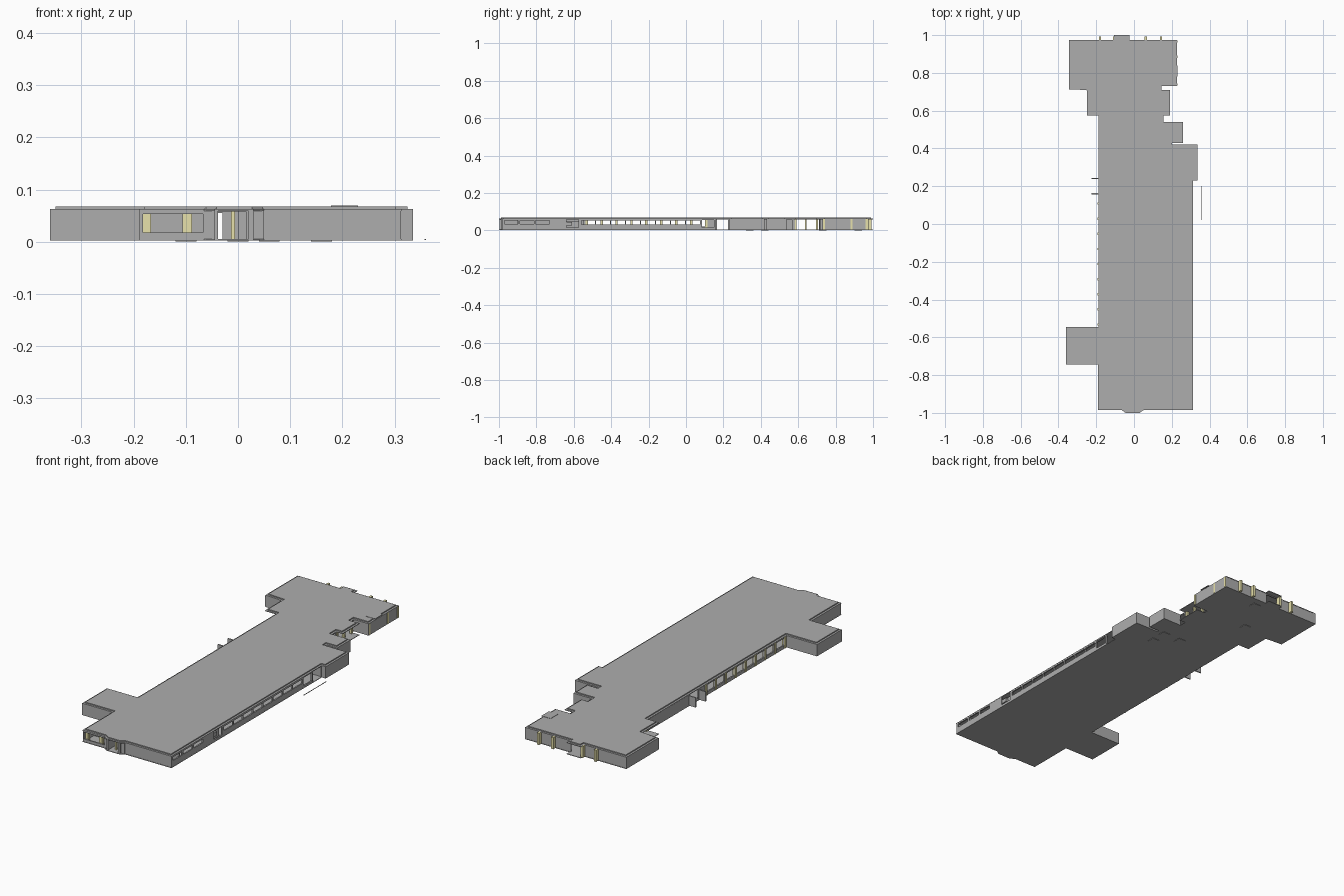
import bpy, bmesh
from mathutils import Vector

if "Cube" in bpy.data.objects:
    bpy.data.objects.remove(bpy.data.objects["Cube"])

def material(name, rgb):
    m = bpy.data.materials.new(name)
    m.diffuse_color = (*rgb, 1)
    m.use_nodes = True
    m.node_tree.nodes["Principled BSDF"].inputs["Base Color"].default_value = m.diffuse_color
    return m

GREY = material("wall_grey", (0.42, 0.42, 0.42))
CREAM = material("pale_yellow", (0.83, 0.78, 0.42))

def finish(name, bm, mat):
    bmesh.ops.recalc_face_normals(bm, faces=bm.faces)
    me = bpy.data.meshes.new(name)
    bm.to_mesh(me)
    bm.free()
    me.materials.append(mat)
    ob = bpy.data.objects.new(name, me)
    bpy.context.collection.objects.link(ob)
    return ob

def add_box(bm, x0, x1, y0, y1, z0, z1):
    vs = bmesh.ops.create_cube(bm, size=1)["verts"]
    for v in vs:
        v.co = ((x0 + x1) / 2 + v.co.x * (x1 - x0),
                (y0 + y1) / 2 + v.co.y * (y1 - y0),
                (z0 + z1) / 2 + v.co.z * (z1 - z0))

def boxes(name, mat, items):
    bm = bmesh.new()
    for it in items:
        add_box(bm, *it)
    return finish(name, bm, mat)

def slab(name, pts, z0, z1):
    bm = bmesh.new()
    f = bm.faces.new([bm.verts.new((x, y, z0)) for x, y in pts])
    ext = bmesh.ops.extrude_face_region(bm, geom=[f])["geom"]
    for v in ext:
        if isinstance(v, bmesh.types.BMVert):
            v.co.z = z1
    return finish(name, bm, GREY)

def inset(pts, d):
    """Mitred inward offset of a counter-clockwise outline."""
    out = []
    for i, p in enumerate(pts):
        p = Vector(p)
        a = (p - Vector(pts[i - 1])).normalized()
        b = (Vector(pts[(i + 1) % len(pts)]) - p).normalized()
        na, nb = Vector((-a.y, a.x)), Vector((-b.y, b.x))
        out.append(tuple(p + (na + nb) * d / (1 + na.dot(nb))))
    return out

Z0, Z1, T = 0.005, 0.060, 0.007

def wall(name, axis, pos, a, b, holes=()):
    """Wall along x or y; its holes are (start, end, bottom, top)."""
    bm = bmesh.new()
    def piece(s, e, z0, z1):
        if e - s < 1e-4 or z1 - z0 < 1e-4:
            return
        if axis == 'x':
            add_box(bm, s, e, pos - T / 2, pos + T / 2, z0, z1)
        else:
            add_box(bm, pos - T / 2, pos + T / 2, s, e, z0, z1)
    cur = a
    for s, e, h0, h1 in holes:
        piece(cur, s, Z0, Z1)
        piece(s, e, Z0, h0)
        piece(s, e, h1, Z1)
        cur = e
    piece(cur, b, Z0, Z1)
    return finish(name, bm, GREY)

# Floor and roof share one outline
outline = [(-0.19, -0.985), (-0.065, -0.985), (-0.045, -1.0), (0.03, -1.0), (0.05, -0.985),
           (0.313, -0.985), (0.313, 0.23), (0.335, 0.23), (0.335, 0.42), (0.2, 0.42),
           (0.2, 0.43), (0.26, 0.43), (0.26, 0.54), (0.155, 0.54), (0.155, 0.575),
           (0.19, 0.575), (0.19, 0.71), (0.145, 0.71), (0.145, 0.73), (0.228, 0.73),
           (0.228, 0.975), (-0.025, 0.975), (-0.025, 1.0), (-0.105, 1.0), (-0.105, 0.975),
           (-0.345, 0.975), (-0.345, 0.715), (-0.25, 0.708), (-0.25, 0.575), (-0.187, 0.575),
           (-0.187, -0.545), (-0.36, -0.545), (-0.36, -0.745), (-0.19, -0.745)]
slab("floor_slab", outline, 0.002, Z0)
slab("ceiling_slab", outline, Z1 - 0.001, 0.0625)
slab("raised_roof", inset(outline, 0.010), 0.0625, 0.068)

# Front walls with glazed corner and entrance
wall("front_wall", 'x', -0.98, -0.187, 0.31,
     [(-0.185, -0.067, 0.018, 0.053), (-0.06, 0.015, Z0, 0.058)])
boxes("entrance_piers", GREY,
      [(-0.065, -0.038, -0.985, -0.975, Z0, Z1), (-0.045, -0.038, -0.998, -0.94, Z0, Z1),
       (0.02, 0.03, -0.998, -0.94, Z0, Z1), (0.02, 0.05, -0.988, -0.975, Z0, Z1)])
wall("front_room_back_wall", 'x', -0.9, -0.185, -0.04)
wall("front_office_wall", 'x', -0.9, 0.0, 0.30)
wall("front_office_side", 'y', 0.2, -0.97, -0.56)

# Right long wall with window strip
wins = [(-0.97, -0.90), (-0.89, -0.81), (-0.80, -0.66)]
wins = [(-0.97 + i * 0.083, -0.897 + i * 0.083, 0.035, 0.053) for i in range(3)]
wins += [(-0.64, -0.575, 0.015, 0.058)]
wins += [(-0.56 + i * 0.08, -0.486 + i * 0.08, 0.031, 0.052) for i in range(8)]
wins += [(0.085, 0.15, 0.015, 0.056), (0.16, 0.225, Z0, Z1)]
wall("right_wall", 'y', 0.309, -0.983, 0.23, wins)
boxes("side_door_block", GREY,
      [(0.285, 0.295, -0.64, -0.575, Z0, 0.05), (0.295, 0.307, -0.64, -0.61, 0.025, 0.045)])

# Left long wall
left = [(-0.525 + i * 0.08, -0.455 + i * 0.08, 0.02, 0.055) for i in range(8)]
wall("left_wall_front", 'y', -0.186, -0.983, -0.74)
wall("left_wall", 'y', -0.184, -0.55, 0.575, left + [(0.165, 0.235, Z0, Z1)])
boxes("left_columns", CREAM,
      [(-0.192, -0.176, -0.538 + i * 0.08, -0.526 + i * 0.08, Z0, Z1) for i in range(9)])
boxes("left_fins", GREY, [(-0.225, -0.185, y - 0.003, y + 0.003, Z0, 0.055) for y in (0.16, 0.24)])

# Left wing
wall("left_wing_front", 'x', -0.7415, -0.36, -0.187)
wall("left_wing_back", 'x', -0.5485, -0.36, -0.187)
wall("left_wing_end", 'y', -0.3565, -0.745, -0.545)

# Right side bays
wall("large_bay_front", 'x', 0.2335, 0.24, 0.335)
wall("large_bay_side", 'y', 0.3315, 0.23, 0.42)
wall("large_bay_back", 'x', 0.4165, 0.17, 0.335)
wall("small_bay_front", 'x', 0.4335, 0.17, 0.26)
wall("small_bay_side", 'y', 0.2565, 0.43, 0.54)
wall("small_bay_back", 'x', 0.5365, 0.155, 0.26)

# Open cross passage
wall("passage_left", 'x', 0.57, -0.187, -0.04)
wall("passage_right", 'x', 0.57, -0.01, 0.155)
boxes("passage_posts", CREAM,
      [(x - 0.006, x + 0.006, y - 0.005, y + 0.005, Z0, Z1)
       for x in (-0.184, 0.15) for y in (0.585, 0.64, 0.70)])

# Back block
wall("back_wall", 'x', 0.97, -0.345, 0.228, [(-0.1, -0.03, Z0, 0.055)])
wall("back_block_left", 'y', -0.3415, 0.712, 0.975)
wall("back_block_right", 'y', 0.2245, 0.73, 0.975)
wall("back_block_front_left", 'x', 0.7165, -0.345, -0.04)
wall("back_block_front_right", 'x', 0.7335, -0.01, 0.228)
boxes("back_columns", CREAM,
      [(x - 0.006, x + 0.006, 0.97, 0.993, 0.003, 0.062) for x in (-0.18, -0.105, 0.062, 0.143)])
boxes("corner_posts", CREAM,
      [(0.222, 0.2295, y - 0.006, y + 0.006, Z0, Z1) for y in (0.738, 0.885, 0.966)])

# Front columns
boxes("front_columns", CREAM,
      [(x - 0.009, x + 0.009, -0.974, -0.958, Z0, Z1) for x in (-0.176, -0.097)]
      + [(-0.013, -0.006, -0.974, -0.966, Z0, Z1)])

# Footing pads, rooftop plate and kerb line
boxes("footing_pads", GREY,
      [(x, x + 0.04, y, y + 0.04, 0, 0.003) for x, y in
       ((0.14, 0.32), (0.14, 0.40), (0.04, 0.40), (-0.12, 0.71), (-0.02, 0.9))])
boxes("roof_plate", GREY, [(0.178, 0.23, 0.78, 0.84, 0.067, 0.0695)])
boxes("kerb_line", GREY, [(0.357, 0.36, 0.02, 0.2, 0.003, 0.005)])
